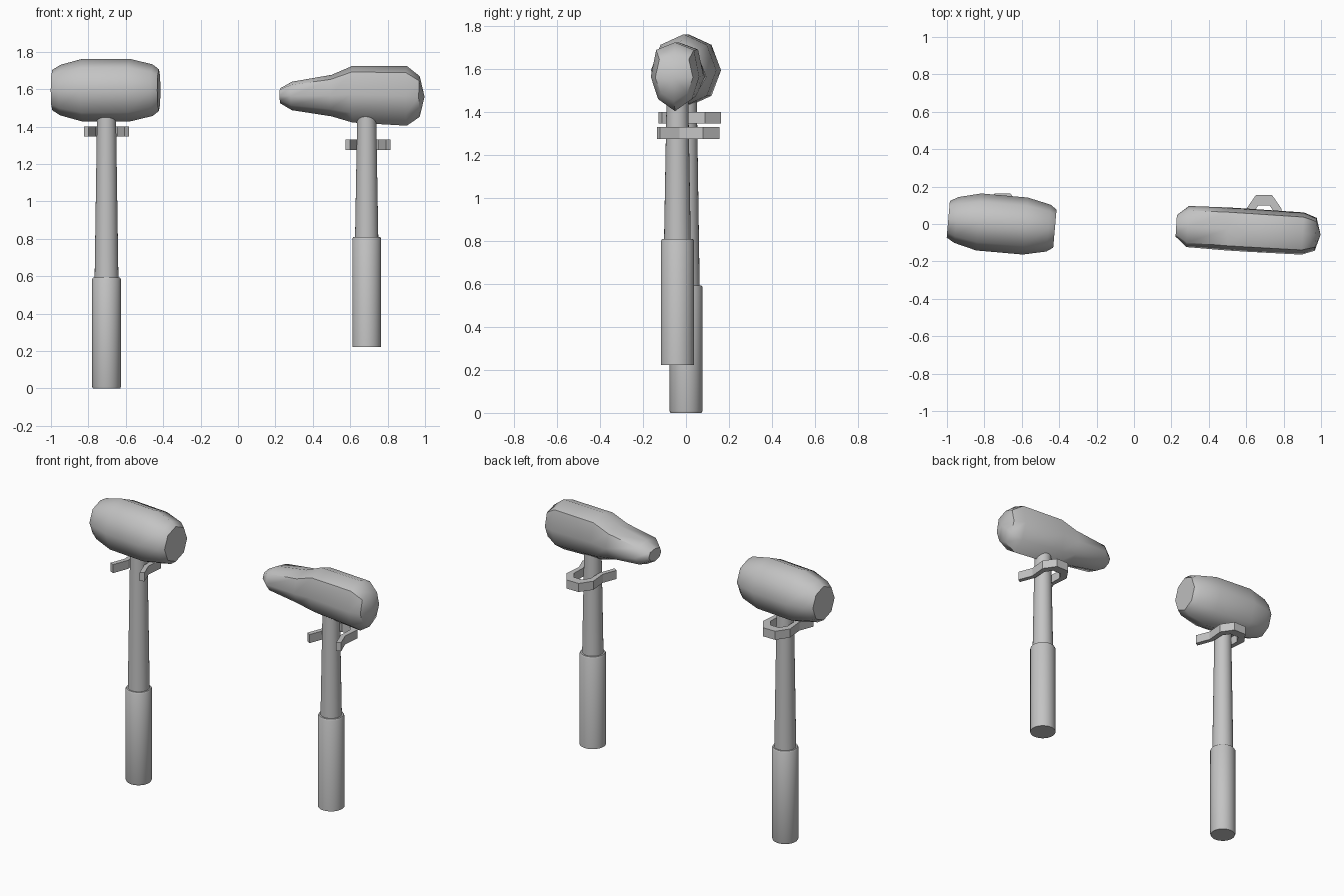
import bpy, bmesh
from math import sin, cos, tau, radians
from mathutils import Matrix, Vector

cube = bpy.data.objects.get("Cube")
if cube:
    bpy.data.objects.remove(cube, do_unlink=True)

grey = bpy.data.materials.new("plain grey")
grey.use_nodes = True
grey.diffuse_color = (0.55, 0.55, 0.55, 1)
grey.node_tree.nodes["Principled BSDF"].inputs["Base Color"].default_value = (0.55, 0.55, 0.55, 1)


def finish(name, bm, matrix, angle):
    """Turn a bmesh into a shaded, placed object."""
    bmesh.ops.recalc_face_normals(bm, faces=bm.faces)
    mesh = bpy.data.meshes.new(name)
    bm.to_mesh(mesh)
    bm.free()
    mesh.materials.append(grey)
    obj = bpy.data.objects.new(name, mesh)
    bpy.context.collection.objects.link(obj)
    obj.matrix_world = matrix
    bpy.ops.object.select_all(action='DESELECT')
    obj.select_set(True)
    bpy.context.view_layer.objects.active = obj
    bpy.ops.object.shade_smooth_by_angle(angle=radians(angle))
    return obj


def loft(name, rings, matrix, angle=50, dome=None):
    """Skin a list of rings of points, capping both ends."""
    bm = bmesh.new()
    loops = [[bm.verts.new(p) for p in ring] for ring in rings]
    n = len(loops[0])
    for a, b in zip(loops, loops[1:]):
        for i in range(n):
            j = (i + 1) % n
            bm.faces.new((a[i], a[j], b[j], b[i]))
    bm.faces.new(loops[0])
    if dome:
        tip = bm.verts.new(dome)
        for i in range(n):
            bm.faces.new((loops[-1][i], loops[-1][(i + 1) % n], tip))
    else:
        bm.faces.new(loops[-1])
    return finish(name, bm, matrix, angle)


def shaft(name, profile, x, y):
    """Round upright part from (radius, height) pairs."""
    rings = [[(r * cos(tau * i / 28), r * sin(tau * i / 28), z) for i in range(28)]
             for r, z in profile]
    return loft(name, rings, Matrix.Translation((x, y, 0)), 40)


def bracket(name, x, y, z, height):
    """Open wall hook: a mirrored outline extruded upward."""
    half = [(.043, .155), (.095, .08), (.085, -.03), (.12, -.12),
            (.095, -.135), (.057, -.035), (.06, .055), (.03, .1)]
    outer, inner = half[:4], half[4:]
    right = outer + inner
    outline = right + [(-px, py) for px, py in reversed(right)]
    bm = bmesh.new()
    face = bm.faces.new([bm.verts.new((px, py, 0)) for px, py in outline])
    grown = bmesh.ops.extrude_face_region(bm, geom=[face])
    moved = [v for v in grown["geom"] if isinstance(v, bmesh.types.BMVert)]
    bmesh.ops.translate(bm, verts=moved, vec=Vector((0, 0, height)))
    return finish(name, bm, Matrix.Translation((x, y, z)), 20)


# Mallet: barrel head, long handle, grip and hook
barrel = [(-.288, .108), (-.245, .135), (-.125, .168), (.125, .168), (.25, .138), (.284, .112)]
rings = [[(t, .91 * r * sin(tau * i / 8), r * cos(tau * i / 8)) for i in range(8)]
         for t, r in barrel]
loft("mallet_head", rings,
     Matrix.Translation((-.706, 0, 1.595)) @ Matrix.Rotation(radians(-5), 4, 'Z'))
shaft("mallet_handle", [(.065, .5), (.05, 1.5)], -.703, 0)
shaft("mallet_grip", [(.073, 0), (.077, .01), (.077, .585), (.072, .594)], -.703, 0)
bracket("mallet_hook", -.703, .008, 1.347, .055)

# Sledge: stations are offset, top, bottom, half width
stations = [(-.462, 1.605, 1.525, .058), (-.4, 1.64, 1.488, .11), (-.187, 1.677, 1.455, .115),
            (-.075, 1.725, 1.422, .115), (.215, 1.725, 1.405, .113), (.285, 1.67, 1.452, .088)]
# Unit cross section with broad upper shoulders and rounder lower ones
section = [(0, 1), (.78, .78), (1, 0), (.7, -.65), (0, -1), (-.7, -.65), (-1, 0), (-.78, .78)]
rings = [[(t, w * u, (top + low) / 2 + (top - low) / 2 * v) for u, v in section]
         for t, top, low, w in stations]
loft("sledge_head", rings,
     Matrix.Translation((.687, -.038, 0)) @ Matrix.Rotation(radians(-3.5), 4, 'Z'),
     dome=(.311, 0, 1.56))
shaft("sledge_handle", [(.064, .7), (.05, 1.5)], .688, -.04)
shaft("sledge_grip", [(.077, .222), (.077, .8), (.072, .81)], .688, -.04)
bracket("sledge_hook", .695, 0, 1.276, .055)
